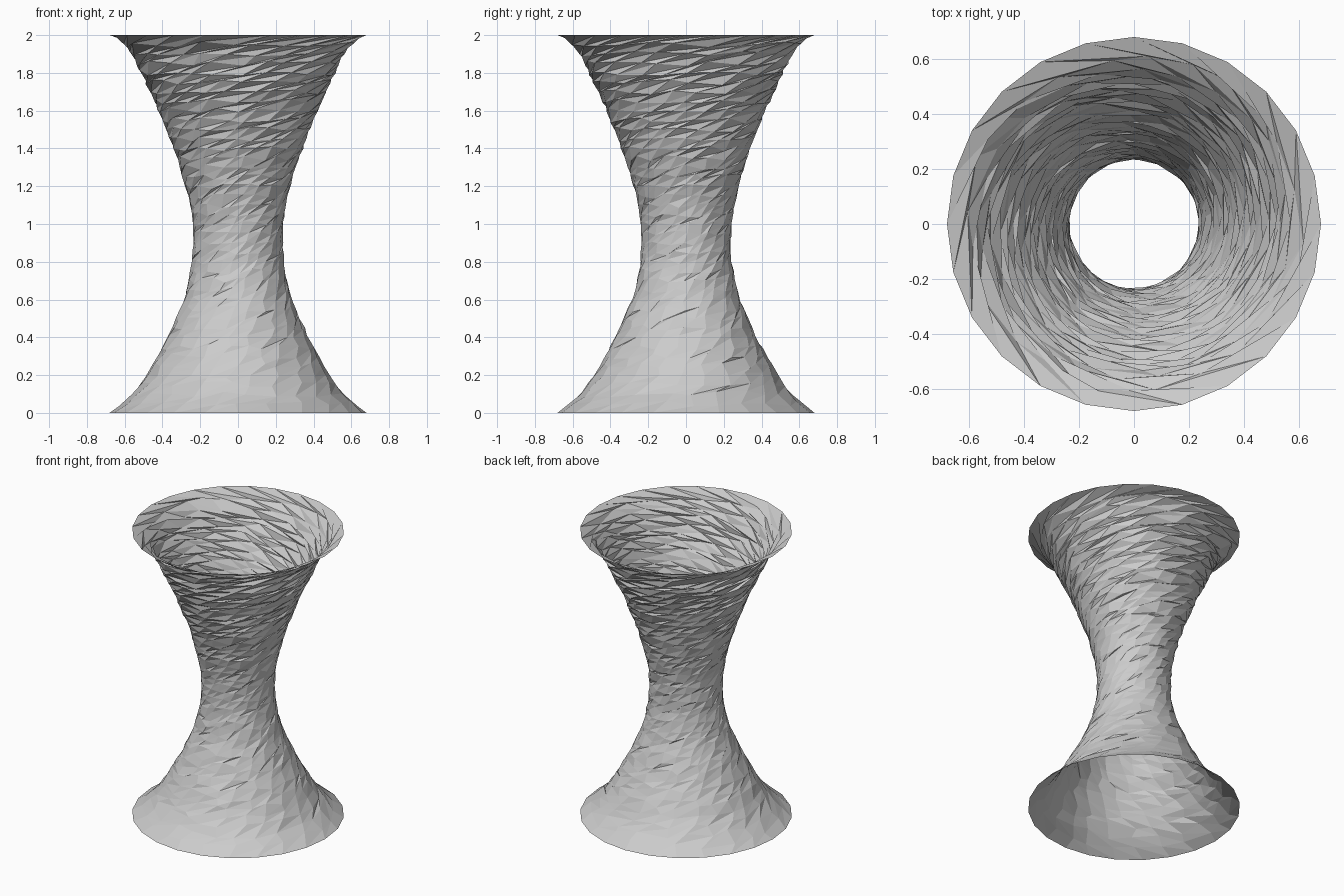
import bpy, bmesh, math, random

if "Cube" in bpy.data.objects:
    bpy.data.objects.remove(bpy.data.objects["Cube"])

random.seed(7)
SIDES, ROWS = 24, 40

# radius along the height of the waisted tube
PROFILE = [(0, .68), (.04, .627), (.1, .56), (.2, .485), (.3, .43), (.4, .375),
           (.5, .33), (.6, .285), (.7, .26), (.8, .242), (.9, .237), (1, .24),
           (1.1, .254), (1.2, .279), (1.3, .308), (1.4, .343), (1.5, .382),
           (1.6, .422), (1.7, .47), (1.8, .518), (1.9, .563), (1.95, .605), (2, .68)]


def radius(z):
    for (z0, r0), (z1, r1) in zip(PROFILE, PROFILE[1:]):
        if z <= z1:
            return r0 + (r1 - r0) * (z - z0) / (z1 - z0)
    return PROFILE[-1][1]


# twisted, irregular rings; the two rims stay clean and level
bm = bmesh.new()
step = math.tau / SIDES
rings, twist = [], 0.0
for i in range(ROWS + 1):
    t = i / ROWS
    rim = i in (0, ROWS)
    ring = []
    for j in range(SIDES):
        a, z = j * step + twist, 2 * t
        r = radius(z)
        if not rim:
            a += random.uniform(-.3, .3) * step
            z = min(max(z + random.uniform(-.016, .016), .012), 1.988)
            r = radius(z) + random.uniform(-.004, .004)
        ring.append(bm.verts.new((r * math.cos(a), r * math.sin(a), z)))
    rings.append(ring)
    # shear grows towards the top; end on a whole step so the rims line up
    twist += step * (1.15 + .75 * t)
    if i == ROWS - 1:
        twist = round(twist / step) * step

# triangles stretched along the twist
for low, high in zip(rings, rings[1:]):
    for j in range(SIDES):
        k = (j + 1) % SIDES
        bm.faces.new((low[j], low[k], high[j]))
        bm.faces.new((low[k], high[k], high[j]))

mesh = bpy.data.meshes.new("waisted_tube")
bm.to_mesh(mesh)
bm.free()
obj = bpy.data.objects.new("waisted_tube", mesh)
bpy.context.collection.objects.link(obj)
